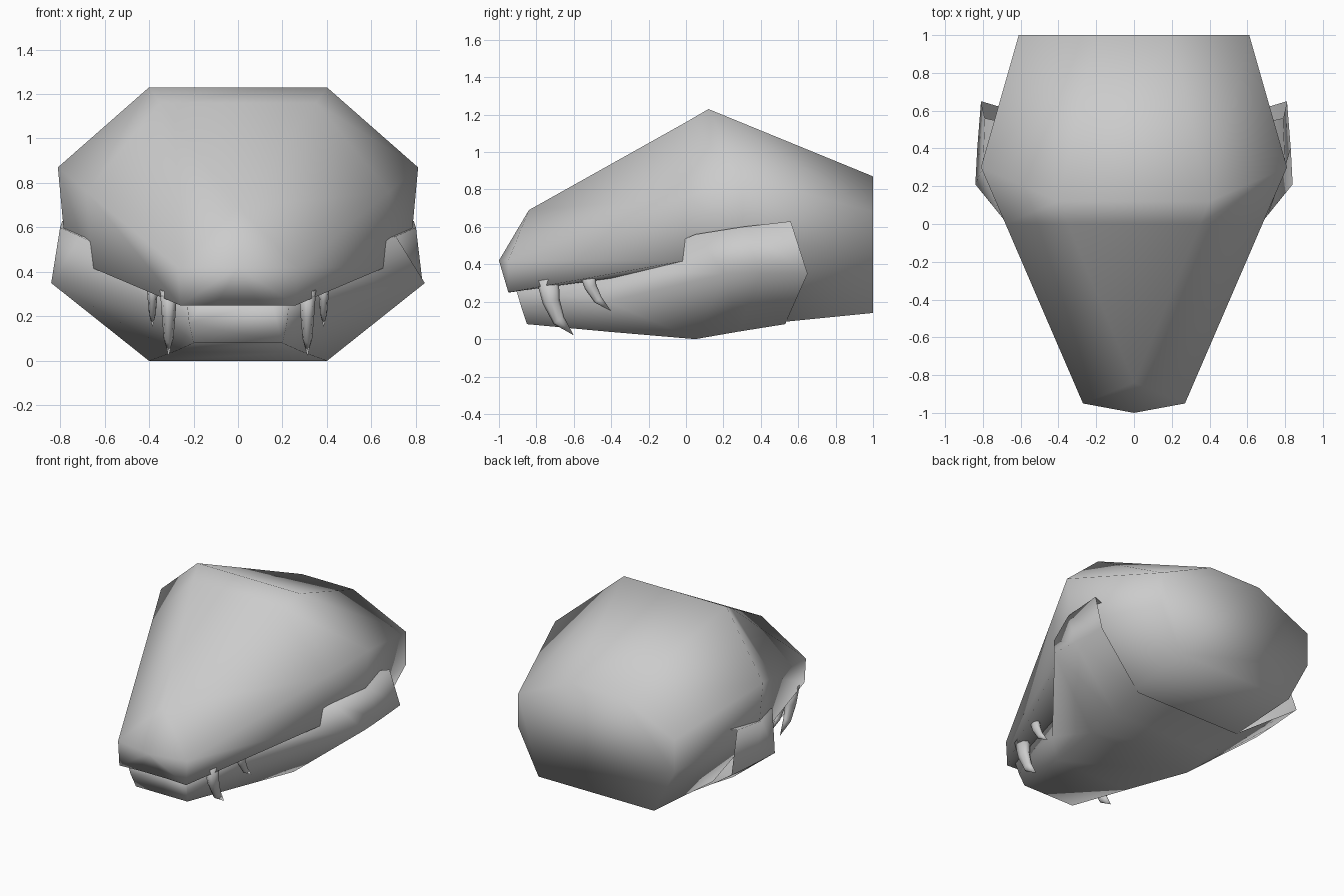
import bpy
import bmesh
import math
from mathutils import Vector

cube = bpy.data.objects.get("Cube")
if cube:
    bpy.data.objects.remove(cube, do_unlink=True)

grey = bpy.data.materials.new("plain_grey")
grey.use_nodes = True
colour = (0.6, 0.6, 0.6, 1)
grey.diffuse_color = colour
grey.node_tree.nodes["Principled BSDF"].inputs["Base Color"].default_value = colour


def finish(name, bm):
    """Weld, orient and smooth a bmesh, then link it as an object."""
    bmesh.ops.remove_doubles(bm, verts=bm.verts, dist=0.0005)
    bmesh.ops.recalc_face_normals(bm, faces=bm.faces)
    for f in bm.faces:
        f.smooth = True
    mesh = bpy.data.meshes.new(name)
    bm.to_mesh(mesh)
    bm.free()
    mesh.materials.append(grey)
    obj = bpy.data.objects.new(name, mesh)
    bpy.context.collection.objects.link(obj)
    return obj


def bridge(bm, rings):
    """Join neighbouring closed rings with quads."""
    for a, b in zip(rings, rings[1:]):
        n = len(a)
        for i in range(n):
            j = (i + 1) % n
            bm.faces.new((a[i], a[j], b[j], b[i]))


def mirrored_loft(name, half_rings, nose=None, cap_front=False, cap_back=False):
    """Loft half sections (top to bottom) mirrored across x."""
    bm = bmesh.new()
    rings = []
    for half in half_rings:
        full = half + [(-x, y, z) for x, y, z in reversed(half)]
        rings.append([bm.verts.new(p) for p in full])
    bridge(bm, rings)
    if nose:
        tip = bm.verts.new(nose)
        r = rings[0]
        for i in range(len(r)):
            bm.faces.new((r[i], r[(i + 1) % len(r)], tip))
    if cap_front:
        bm.faces.new(rings[0])
    if cap_back:
        bm.faces.new(rings[-1])
    bmesh.ops.dissolve_degenerate(bm, dist=0.0005, edges=bm.edges)
    return finish(name, bm)


# Upper head: crown, brow, lip and underside points from nose to neck
mirrored_loft("upper_head", [
    [(0, -.84, .69), (.27, -.95, .42), (.26, -.95, .25), (.1, -.94, .25)],
    [(.35, 0, 1.16), (.68, 0, .76), (.66, 0, .42), (.4, 0, .38)],
    [(.4, .12, 1.23), (.81, .3, .87), (.78, .3, .55), (.42, .3, .07)],
    [(.2, 1, .87), (.61, 1, .68), (.61, 1, .45), (.45, 1, .14)],
], nose=(0, -1, .42), cap_back=True)

# Lower jaw: inner, rim, cheek and floor points from chin to hinge
mirrored_loft("lower_jaw", [
    [(.15, -.91, .27), (.23, -.91, .27), (.22, -.88, .17), (.2, -.85, .08)],
    [(.2, -.42, .36), (.32, -.42, .36), (.33, -.42, .2), (.29, -.42, .04)],
    [(.4, .05, .5), (.71, .05, .56), (.84, .21, .35), (.4, .05, 0)],
    [(.5, .3, .55), (.8, .3, .6), (.83, .4, .35), (.4, .28, .04)],
    [(.5, .5, .55), (.79, .56, .63), (.81, .65, .35), (.41, .53, .08)],
], cap_front=True)


def fang(name, x, path, radius, sides=8):
    """Backward-curving tapered tooth along (y, z) points."""
    bm = bmesh.new()
    pts = [Vector((x, y, z)) for y, z in path]
    side = Vector((1, 0, 0))
    rings = []
    for i, p in enumerate(pts[:-1]):
        along = (pts[i + 1] - pts[max(i - 1, 0)]).normalized()
        across = along.cross(side)
        r = radius * (1 - .22 * i)
        ring = []
        for k in range(sides):
            t = math.tau * k / sides
            ring.append(bm.verts.new(p + side * r * .65 * math.cos(t) + across * r * math.sin(t)))
        rings.append(ring)
    bridge(bm, rings)
    tip = bm.verts.new(pts[-1])
    last = rings[-1]
    for k in range(sides):
        bm.faces.new((last[k], last[(k + 1) % sides], tip))
    bm.faces.new(rings[0])
    return finish(name, bm)


# Fangs: a large front pair and a small rear pair
for label, s in (("left", 1), ("right", -1)):
    fang("front_fang_" + label, s * .312, [(-.74, .32), (-.72, .2), (-.68, .1), (-.6, .02)], .06)
    fang("rear_fang_" + label, s * .385, [(-.53, .36), (-.51, .28), (-.47, .21), (-.4, .15)], .042)
